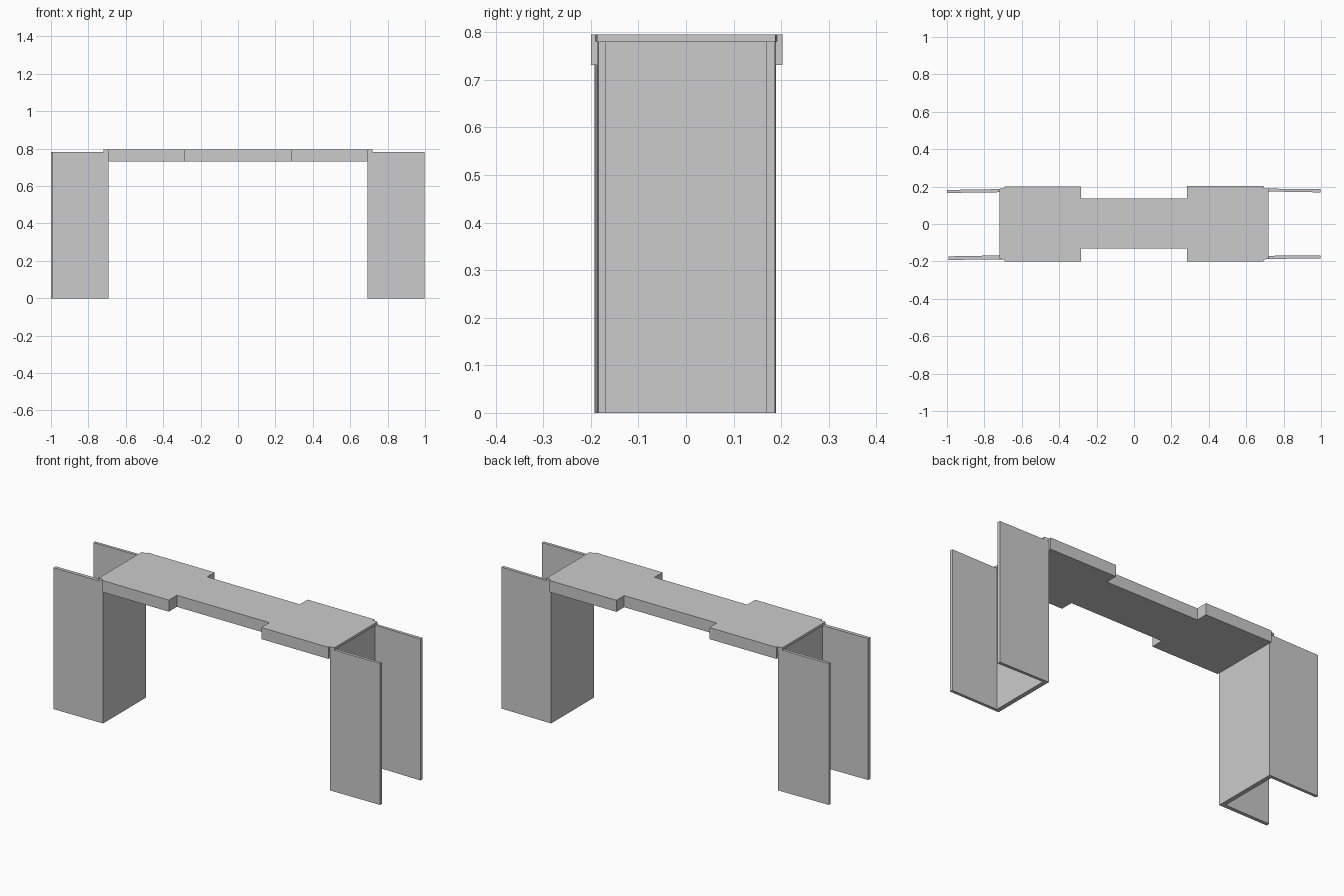
import bpy, bmesh

if "Cube" in bpy.data.objects:
    bpy.data.objects.remove(bpy.data.objects["Cube"])


def prism(name, outline, z0, z1):
    """Extrude a flat xy outline from z0 to z1."""
    bm = bmesh.new()
    face = bm.faces.new([bm.verts.new((x, y, z0)) for x, y in outline])
    ext = bmesh.ops.extrude_face_region(bm, geom=[face], use_keep_orig=True)
    for v in ext["geom"]:
        if isinstance(v, bmesh.types.BMVert):
            v.co.z = z1
    bmesh.ops.recalc_face_normals(bm, faces=bm.faces)
    mesh = bpy.data.meshes.new(name)
    bm.to_mesh(mesh)
    bm.free()
    obj = bpy.data.objects.new(name, mesh)
    bpy.context.collection.objects.link(obj)
    return obj


# Top slab: wide ends with a narrower waist
END, WAIST, LEG_TOP, TOP = 0.692, 0.283, 0.781, 0.795
prism("top_slab", [
    (-END, -0.2), (-WAIST, -0.2), (-WAIST, -0.13), (WAIST, -0.13),
    (WAIST, -0.2), (END, -0.2), (END, 0.203), (WAIST, 0.203),
    (WAIST, 0.135), (-WAIST, 0.135), (-WAIST, 0.2), (-END, 0.2)],
    0.731, TOP)

# Legs: U channels opening outwards, their flanges slightly out of square
right_leg = [
    (0.692, -0.187), (0.997, -0.184), (0.997, -0.168), (0.716, -0.170),
    (0.716, 0.174), (0.997, 0.169), (0.997, 0.187), (0.692, 0.189)]
left_leg = [
    (-0.692, 0.187), (-1.0, 0.182), (-1.0, 0.166), (-0.716, 0.170),
    (-0.716, -0.168), (-0.992, -0.173), (-0.992, -0.192), (-0.692, -0.189)]
prism("right_leg", right_leg, 0, LEG_TOP)
prism("left_leg", left_leg, 0, LEG_TOP)

# Thin lips of the top resting over each leg web
for name, s in (("right_lip", 1), ("left_lip", -1)):
    prism(name, [(s * END, -0.19), (s * 0.72, -0.187),
                 (s * 0.72, 0.188), (s * END, 0.191)], LEG_TOP, TOP)
